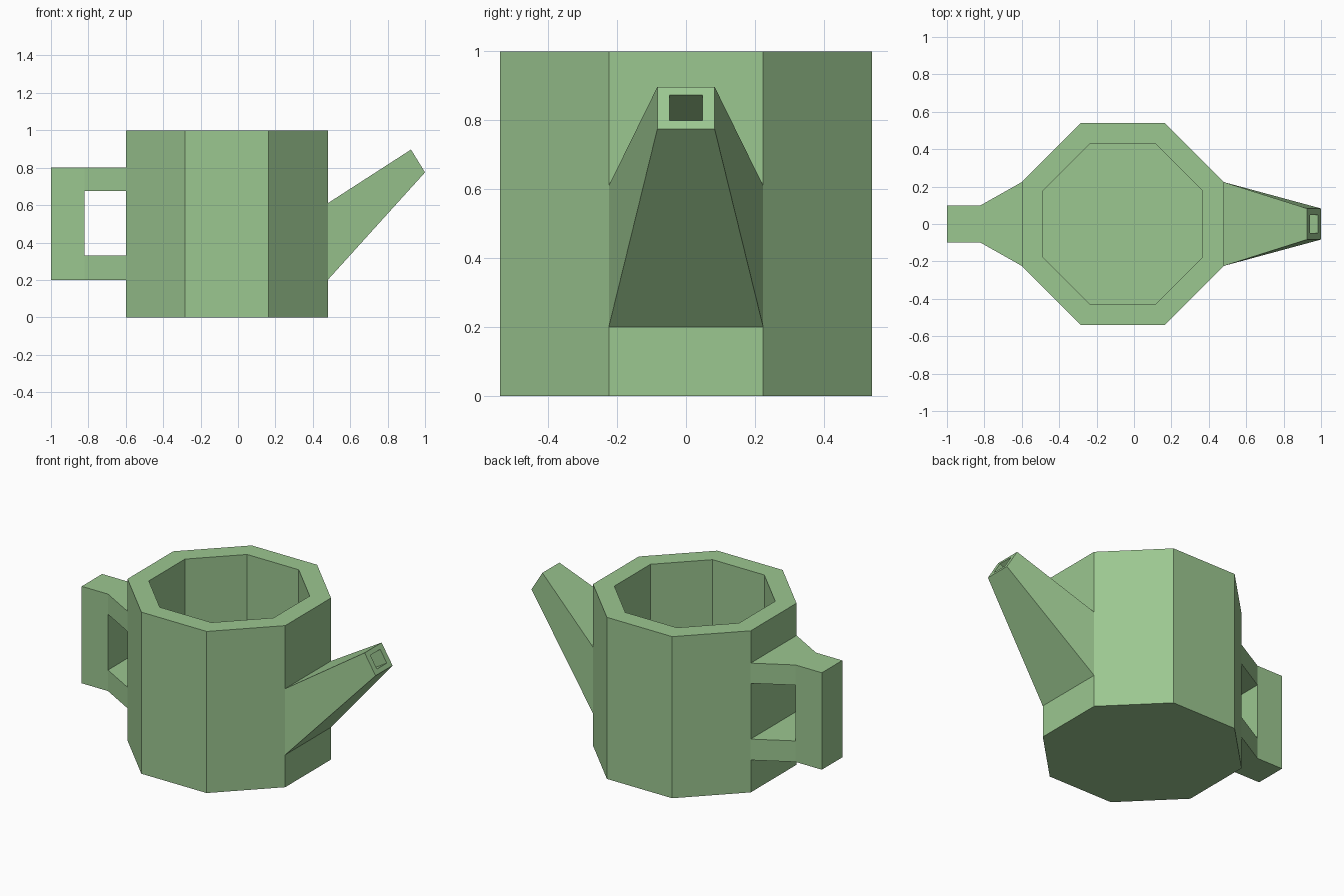
import bpy, bmesh, math
from mathutils import Vector

if "Cube" in bpy.data.objects:
    bpy.data.objects.remove(bpy.data.objects["Cube"])

green = bpy.data.materials.new("soft green")
green.diffuse_color = (0.33, 0.57, 0.28, 1)
green.use_nodes = True
green.node_tree.nodes["Principled BSDF"].inputs["Base Color"].default_value = green.diffuse_color


def loft(name, rings, cap_start=False, cap_end=False):
    """Skin a list of equal-sized point rings into a flat-shaded object."""
    bm = bmesh.new()
    loops = [[bm.verts.new(p) for p in ring] for ring in rings]
    n = len(loops[0])
    for a, b in zip(loops, loops[1:]):
        for i in range(n):
            j = (i + 1) % n
            bm.faces.new((a[i], a[j], b[j], b[i]))
    if cap_start:
        bm.faces.new(loops[0][::-1])
    if cap_end:
        bm.faces.new(loops[-1])
    mesh = bpy.data.meshes.new(name)
    bm.to_mesh(mesh)
    bm.free()
    mesh.materials.append(green)
    obj = bpy.data.objects.new(name, mesh)
    bpy.context.collection.objects.link(obj)


def octagon(apothem, z):
    r = apothem / math.cos(math.pi / 8)
    return [(-0.06 + r * math.cos(math.pi / 8 + i * math.pi / 4),
             r * math.sin(math.pi / 8 + i * math.pi / 4), z) for i in range(8)]


def section(low, high, w):
    """Rectangle across y between two (x, z) points, wound around +x."""
    (xl, zl), (xh, zh) = low, high
    return [(xl, -w, zl), (xl, w, zl), (xh, w, zh), (xh, -w, zh)]


# Hollow eight-sided body
loft("body", [octagon(0.54, 0), octagon(0.54, 1), octagon(0.427, 1), octagon(0.427, 0.11)],
     cap_start=True, cap_end=True)

# Tapered spout with a recessed mouth
low, high = Vector((1.0, 0.775)), Vector((0.925, 0.897))
mouth_low, mouth_high = low.lerp(high, 0.2), low.lerp(high, 0.8)
depth = Vector((-0.852, -0.524)) * 0.14
loft("spout", [section((0.48, 0.2), (0.48, 0.61), 0.224),
               section(low, high, 0.083),
               section(mouth_low, mouth_high, 0.048),
               section(mouth_low + depth, mouth_high + depth, 0.048)], cap_end=True)

# Handle: upright grip and two bars that widen toward the body
loft("handle_grip", [section((-1, 0.2), (-1, 0.8), 0.1),
                     section((-0.82, 0.2), (-0.82, 0.8), 0.1)], True, True)
for name, z0, z1 in (("handle_top_bar", 0.675, 0.8), ("handle_bottom_bar", 0.2, 0.33)):
    loft(name, [section((-0.82, z0), (-0.82, z1), 0.1),
                section((-0.6, z0), (-0.6, z1), 0.224)])
